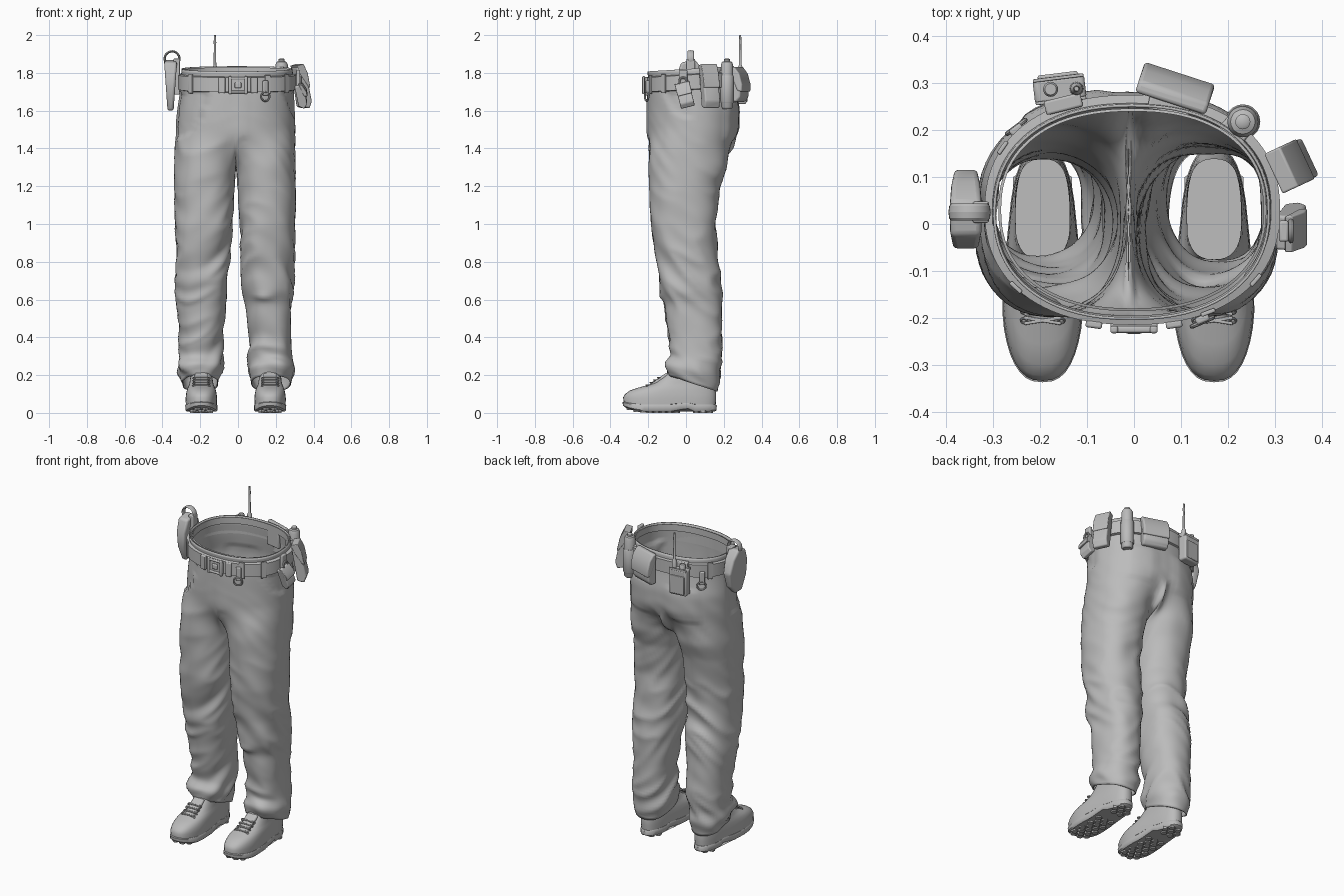
import bpy, bmesh, math
from mathutils import Vector, Matrix, noise

cube = bpy.data.objects.get("Cube")
if cube:
    bpy.data.objects.remove(cube)

grey = bpy.data.materials.new("plain grey")
grey.use_nodes = True
grey.diffuse_color = (0.5, 0.5, 0.5, 1)
grey.node_tree.nodes["Principled BSDF"].inputs["Base Color"].default_value = grey.diffuse_color


def finish(name, bm, bevel=0, thick=0, angle=40, fix=True):
    if fix:
        bmesh.ops.recalc_face_normals(bm, faces=bm.faces)
    mesh = bpy.data.meshes.new(name)
    bm.to_mesh(mesh)
    bm.free()
    obj = bpy.data.objects.new(name, mesh)
    bpy.context.collection.objects.link(obj)
    mesh.materials.append(grey)
    if thick:
        mod = obj.modifiers.new("thickness", "SOLIDIFY")
        mod.thickness = thick
    if bevel:
        mod = obj.modifiers.new("bevel", "BEVEL")
        mod.width, mod.segments, mod.limit_method = bevel, 3, "ANGLE"
    bpy.ops.object.select_all(action="DESELECT")
    obj.select_set(True)
    bpy.context.view_layer.objects.active = obj
    bpy.ops.object.shade_smooth_by_angle(angle=math.radians(angle))
    return obj


def power(v, e):
    return math.copysign(abs(v) ** e, v)


def oval(x0, x1, y0, y1, a, e=0.88):
    return Vector(((x0 + x1 + (x1 - x0) * power(math.cos(a), e)) / 2,
                   (y0 + y1 + (y1 - y0) * power(math.sin(a), e)) / 2, 0))


def sample(keys, z):
    for hi, lo in zip(keys, keys[1:]):
        if z >= lo[0]:
            t = min(1, (z - lo[0]) / (hi[0] - lo[0]))
            return [l + (h - l) * t for h, l in zip(hi[1:], lo[1:])]
    return keys[-1][1:]


def bridge(bm, a, b):
    for i in range(len(a)):
        j = (i + 1) % len(a)
        bm.faces.new((a[i], a[j], b[j], b[i]))


def loft(name, rings, loop=False, caps=(True, True), **kw):
    bm = bmesh.new()
    rows = [[bm.verts.new(p) for p in ring] for ring in rings]
    for a, b in zip(rows, rows[1:]):
        bridge(bm, a, b)
    if loop:
        bridge(bm, rows[-1], rows[0])
    else:
        for row, cap in ((rows[0], caps[0]), (rows[-1], caps[1])):
            if cap:
                bm.faces.new(row)
    return finish(name, bm, **kw)


def box(name, loc, size, turn=0, bevel=0.005):
    bm = bmesh.new()
    bmesh.ops.create_cube(bm, size=1, matrix=Matrix.Diagonal((*size, 1)))
    obj = finish(name, bm, bevel=bevel)
    obj.location, obj.rotation_euler = loc, (0, 0, math.radians(turn))


def slab(name, profile, width, loc, turn=0, bevel=0.01, roll=0):
    # side profile (depth, height) extruded across its width
    obj = loft(name, [[(s * width / 2, y, z) for y, z in profile] for s in (-1, 1)], bevel=bevel)
    obj.location, obj.rotation_euler = loc, (0, math.radians(roll), math.radians(turn))


def turned(name, profile, loc, sides=20):
    loft(name, [[(loc[0] + r * math.cos(k * math.tau / sides),
                  loc[1] + r * math.sin(k * math.tau / sides), z) for k in range(sides)]
                for r, z in profile])


def ring(name, loc, major, minor, rot, stretch=1):
    bpy.ops.mesh.primitive_torus_add(location=loc, rotation=rot, major_radius=major, minor_radius=minor,
                                     major_segments=28, minor_segments=8)
    obj = bpy.context.object
    obj.name, obj.scale.z = name, stretch
    obj.data.materials.append(grey)
    bpy.ops.object.shade_smooth_by_angle()


# trousers: one waist tube splitting at a crotch seam into two legs
HALF, INNER, SPLIT, JOIN, HEM = 36, 17, 1.5, 1.24, 0.155
waist = [(1.82, -.295, .285, -.2, .25), (1.7, -.308, .297, -.204, .265),
         (1.6, -.325, .3, -.206, .282), (SPLIT, -.33, .303, -.206, .278)]
legs = {-1: [(1.3, .012, .337, -.2, .22), (1.2, .018, .338, -.192, .18), (1, .03, .333, -.187, .15),
             (.8, .05, .33, -.155, .155), (.63, .063, .327, -.13, .18), (.4, .08, .31, -.09, .188),
             (.28, .085, .305, -.08, .175), (.22, .085, .325, -.115, .18), (.18, .1, .3, -.095, .168),
             (.12, .11, .288, -.08, .158)],
        1: [(1.3, -.008, .305, -.2, .22), (1.2, -.002, .303, -.192, .18), (1, .012, .305, -.187, .16),
            (.8, .02, .297, -.155, .17), (.64, .03, .292, -.145, .19), (.58, .04, .282, -.115, .19),
            (.4, .062, .28, -.09, .188), (.28, .055, .283, -.08, .178), (.22, .045, .303, -.115, .18),
            (.18, .065, .28, -.095, .168), (.12, .082, .265, -.08, .158)]}
bm = bmesh.new()
rows = []
for k in range(23):
    z = 1.82 - k * (1.82 - SPLIT) / 22
    row = []
    for i in range(2 * HALF):
        p = oval(*sample(waist, z), math.pi * (i / HALF - 0.5))
        p.z = z + 0.06 * p.y * (z - SPLIT) / 0.32
        row.append(bm.verts.new(p))
    rows.append(row)
for a, b in zip(rows, rows[1:]):
    bridge(bm, a, b)
base = rows[-1]
seam = []
for k in range(1, INNER + 1):
    t = math.pi * k / (INNER + 1)
    seam.append(bm.verts.new((-.012, .036 + .24 * math.cos(t), SPLIT - .19 * math.sin(t) ** 0.7)))
for side, keys in legs.items():
    top = [base[(side * i) % (2 * HALF)] for i in range(HALF + 1)] + seam
    start = [v.co.copy() for v in top]
    above = top

    def leg_point(i, z):
        if i <= HALF:
            a = math.pi * (-0.72 + 1.44 * i / HALF)
        else:
            a = math.pi * (0.72 + 0.56 * (i - HALF) / (INNER + 1))
        p = oval(*sample(keys, z), a)
        drop = max(0, 1 - (z - HEM) / 0.3)
        return Vector((p.x * side, p.y, z - 0.34 * (p.y - .04) * drop))

    for k in range(1, 95):
        row = []
        for i, s in enumerate(start):
            if k <= 16:
                t = k / 16
                p = s.lerp(leg_point(i, JOIN), t)
                q = leg_point(i, p.z)
                p = p.lerp(Vector((q.x, q.y, p.z)), t * t * (3 - 2 * t))
            else:
                p = leg_point(i, JOIN - (k - 16) * (JOIN - HEM) / 78)
            row.append(bm.verts.new(p))
        bridge(bm, above, row)
        above = row
bmesh.ops.recalc_face_normals(bm, faces=bm.faces)
inside = [v for v in bm.verts if not v.is_boundary]
for _ in range(4):
    bmesh.ops.smooth_vert(bm, verts=inside, factor=0.5, use_axis_x=True, use_axis_y=True, use_axis_z=True)
bm.normal_update()
moves = []
for v in bm.verts:
    x, y, z = v.co
    side = 1 if x > 0 else -1
    # cloth folds: slanted creases, strongest at the knees and ankles
    strength = .005 + .009 * math.exp(-((z - .75) / .22) ** 2) + .012 * math.exp(-((z - .27) / .12) ** 2)
    strength *= min(1, max(0, (1.72 - z) / .3))
    slope = z * 9 + 7 * y * side + 5 * abs(x)
    n1 = noise.noise(Vector((x * 4 + side * 5, y * 4, slope)))
    n2 = noise.noise(Vector((x * 9, y * 9 + 4, z * 6 - 5 * x)))
    push = strength * (0.75 - 2.2 * abs(n1)) + strength * 0.5 * n2
    # back pocket patches, fly flap, front pocket openings, knee fold and waistband
    if y > .15 and 1.44 + .5 * (abs(x) - .15) ** 2 < z < 1.64 and .06 < abs(x) < .23:
        push += .006
    if y < -.1 and 1.45 < z < 1.7 and -.005 < x < .03:
        push += .004
    if y < .05 and z < 1.7 and x < 0 and ((x + .33) / .16) ** 2 + ((z - 1.7) / .24) ** 2 < 1:
        push -= .01
    if y < .02 and 1.56 < z < 1.7 and x > .24 + (1.7 - z) * .4:
        push -= .008
    if y < .03:
        push += .013 * math.exp(-((z - .615) / .018) ** 2 - ((x - .13) / .05) ** 2)
    if z > 1.79:
        push += .004
    moves.append((v, v.normal * push))
for v, d in moves:
    v.co += d
finish("trousers", bm, thick=0.006, angle=60, fix=False)


# belt and loops
def belt_at(a, out, dz):
    p = oval(-.31 - out, .303 + out, -.207 - out, .267 + out, a)
    return Vector((p.x, p.y, 1.738 + dz + 0.06 * (p.y + .2)))


def band(name, height, lo, hi, dz=0):
    loft(name, [[belt_at(k * math.tau / 96, o, dz + h * height / 2)
                 for o, h in ((lo, -1), (hi, -0.9), (hi, 0.9), (lo, 1))] for k in range(96)], loop=True)


band("belt", .085, -.012, .007)
band("inner_waist_lining", .04, -.028, -.022, .045)
for k, deg in enumerate((-140, -62, -35, 75, 118, 150)):
    a = math.radians(deg)
    p = belt_at(a, .006, 0)
    d = belt_at(a + .05, 0, 0) - belt_at(a - .05, 0, 0)
    box("belt_loop_%d" % k, p, (.032, .009, .1), math.degrees(math.atan2(d.y, d.x)), .003)

# front buckle with side plates
box("buckle_plate", (0, -.216, 1.735), (.1, .014, .07), 0, .004)
for s in (-1, 1):
    box("buckle_bar", (0, -.224, 1.735 + s * .036), (.085, .014, .014))
    box("buckle_side", (s * .042, -.224, 1.735), (.016, .016, .095))
    box("buckle_keeper", (s * .085, -.213, 1.735), (.035, .016, .085), s * 8)
box("buckle_tongue", (0, -.226, 1.735), (.035, .014, .03))

# hanging rings
for x, y in ((.145, -.202), (-.25, .2)):
    turn = math.atan2(y, x * .6) + math.pi / 2
    box("ring_tab", (x, y, 1.72), (.03, .016, .08), math.degrees(turn))
    ring("hanging_ring", (x, y * 1.03, 1.675), .024, .005, (math.pi / 2, 0, turn))

# holster with arched strap on the model's right
holster = [(-.025, 1.855), (.045, 1.87), (.09, 1.82), (.117, 1.74), (.095, 1.65), (.045, 1.6),
           (-.015, 1.6), (-.05, 1.69), (-.052, 1.78)]
loft("holster", [[(-.357 + s * (.016 + .07 * (z - 1.6)), y, z) for y, z in holster] for s in (-1, 1)], bevel=.012)
ring("holster_strap", (-.349, .025, 1.875), .039, .006, (math.pi / 2, 0, 0), 3)
box("holster_mount", (-.325, .025, 1.78), (.035, .045, .19))

# radio with aerial at the back
box("radio_body", (-.158, .286, 1.712), (.11, .056, .155), 7, .01)
box("radio_face", (-.162, .314, 1.7), (.085, .012, .11), 7, .004)
box("radio_clip", (-.15, .255, 1.77), (.08, .03, .1), 14)
for s in (-1, 1):
    box("radio_top_rim", (-.158 - s * .003, .286 + s * .024, 1.79), (.108, .007, .014), 7, .002)
turned("radio_knob", [(.016, 1.78), (.016, 1.815), (.012, 1.82)], (-.177, .286))
turned("radio_aerial", [(.015, 1.78), (.013, 1.83), (.007, 1.84), (.006, 1.95), (.007, 1.96), (.005, 2)],
       (-.122, .287), 12)

# rounded pouch with flap at the back
slab("back_pouch", [(0, 1.65), (.035, 1.645), (.056, 1.67), (.06, 1.73), (.045, 1.79), (.02, 1.825), (0, 1.825)],
     .15, (.077, .256, 0), -18, .018)
slab("back_pouch_flap", [(.04, 1.705), (.066, 1.7), (.067, 1.74), (.051, 1.797), (.024, 1.832), (0, 1.832),
                         (0, 1.8)], .157, (.077, .256, 0), -18, .008)
box("back_pouch_loop", (.075, .25, 1.76), (.09, .03, .12), -12)

# spray canister in its sleeve
turned("canister", [(.025, 1.61), (.033, 1.62), (.033, 1.842), (.026, 1.858), (.016, 1.862), (.016, 1.872),
                    (.01, 1.876)], (.231, .217))
turned("canister_sleeve", [(.034, 1.64), (.037, 1.645), (.037, 1.78), (.034, 1.785)], (.231, .217))
box("canister_mount", (.215, .2, 1.765), (.06, .04, .09), -42)

# leaning side pouch
slab("side_pouch", [(0, 1.83), (.035, 1.84), (.055, 1.8), (.088, 1.65), (.075, 1.612), (.035, 1.62)],
     .088, (.295, .106, 0), -65, .008)
slab("side_pouch_flap", [(0, 1.838), (.037, 1.848), (.061, 1.8), (.077, 1.725), (.07, 1.72), (.02, 1.79)],
     .093, (.295, .106, 0), -65, .004)

# small clipped pouch hanging askew
slab("clip_pouch", [(0, .055), (.03, .065), (.055, .03), (.066, -.04), (.05, -.065), (.02, -.05)],
     .075, (.3, -.005, 1.68), -90, .006, 14)
slab("clip_pouch_flap", [(.02, .071), (.036, .069), (.062, .032), (.068, .005), (.05, .005)],
     .079, (.3, -.005, 1.68), -90, .003, 14)
box("clip_plate", (.318, -.015, 1.765), (.02, .045, .1))
ring("clip_ring", (.333, -.015, 1.755), .02, .006, (0, math.pi / 2, 0))

# boots: foot shell, sole, tread blocks and laces
shell = [(.03, -.328, .156, .086), (.075, -.333, .16, .088), (.1, -.322, .16, .086), (.118, -.298, .158, .083),
         (.133, -.255, .156, .08), (.145, -.21, .154, .076), (.16, -.168, .152, .073), (.19, -.125, .148, .07),
         (.22, -.09, .142, .07), (.26, -.075, .138, .072)]
sole = [(.007, -.322, .152, .083), (.014, -.334, .162, .089), (.038, -.336, .163, .09), (.044, -.33, .158, .087)]


def toe_lift(y):
    return 1.6 * max(0, -.2 - y) ** 2


def foot_ring(cx, z, y0, y1, w):
    pts = []
    for k in range(40):
        p = oval(-w, w, y0, y1, k * math.tau / 40, 0.78)
        t = min(1, max(0, (p.y + .2) / .2))
        lift = toe_lift(p.y) + .022 * math.exp(-((p.y + .005) / .03) ** 2)
        pts.append((cx + p.x * (1 - 0.18 * t), p.y, z + lift * max(0, 1 - z / .1)))
    return pts


for cx, word in ((-.194, "right"), (.17, "left")):
    loft(word + "_boot", [foot_ring(cx, *r) for r in shell], caps=(True, False), angle=60)
    loft(word + "_sole", [foot_ring(cx, *r) for r in sole])
    bm = bmesh.new()
    for j in range(13):
        y = -.295 + j * .035
        if abs(y + .005) < .03:
            continue
        for i in ((-1, 0, 1) if j % 2 else (-.5, .5)):
            spot = (cx + i * .045, y, .006 + toe_lift(y))
            bmesh.ops.create_cone(bm, cap_ends=True, segments=6, radius1=.018, radius2=.02, depth=.012,
                                  matrix=Matrix.Translation(spot))
    finish(word + "_tread", bm)
    slab(word + "_tongue", [(-.21, .138), (-.175, .166), (-.135, .192), (-.1, .215), (-.09, .2), (-.16, .14)],
         .07, (cx, 0, 0))
    for j in range(4):
        y, z = -.205 + j * .02, .148 + j * .013
        for s in (-1, 1):
            box(word + "_lace", (cx, y, z), (.08, .007, .007), s * 9, .002)
            ring(word + "_eyelet", (cx + s * .04, y, z - .004), .006, .0025, (.7, 0, 0))
